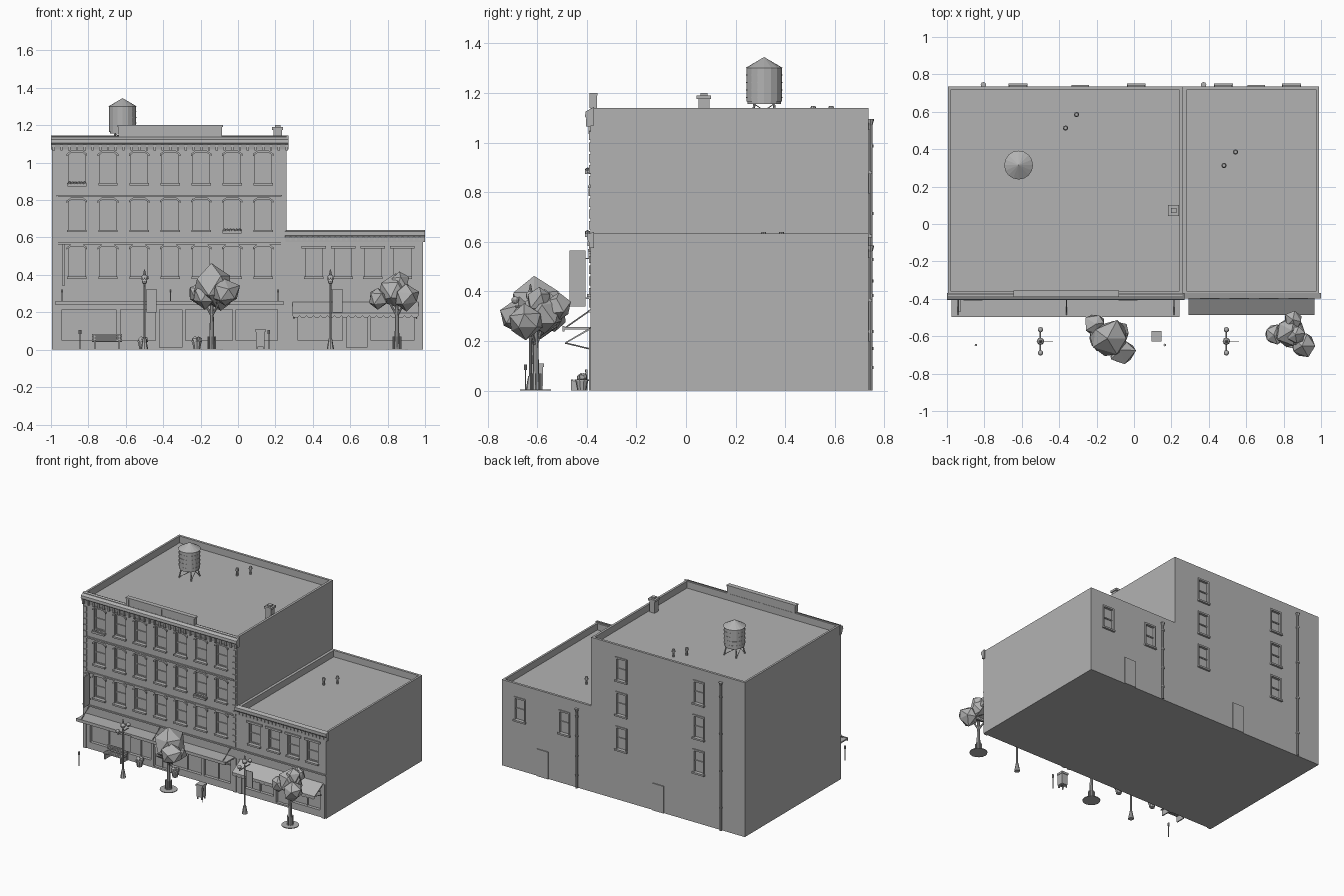
import bpy, bmesh, math, random
from mathutils import Vector, Matrix

random.seed(4)
grey = bpy.data.materials.new("plain_grey")
grey.diffuse_color = (0.45, 0.45, 0.45, 1)
FRONT, BACK = -0.385, 0.735


def finish(name, bm):
    me = bpy.data.meshes.new(name)
    bmesh.ops.recalc_face_normals(bm, faces=bm.faces)
    bm.to_mesh(me)
    bm.free()
    me.materials.append(grey)
    ob = bpy.data.objects.new(name, me)
    bpy.context.collection.objects.link(ob)
    return ob


def add_box(bm, x0, x1, y0, y1, z0, z1):
    m = Matrix.Translation(((x0 + x1) / 2, (y0 + y1) / 2, (z0 + z1) / 2))
    bmesh.ops.create_cube(bm, size=1, matrix=m @ Matrix.Diagonal((x1 - x0, y1 - y0, z1 - z0, 1)))


def boxes(name, items):
    bm = bmesh.new()
    for b in items:
        add_box(bm, *b)
    return finish(name, bm)


def add_rod(bm, a, b, r0, r1=None, n=8):
    a, b = Vector(a), Vector(b)
    rot = (b - a).to_track_quat('Z', 'Y').to_matrix().to_4x4()
    bmesh.ops.create_cone(bm, cap_ends=True, segments=n, radius1=r0, radius2=r0 if r1 is None else r1,
                          depth=(b - a).length, matrix=Matrix.Translation((a + b) / 2) @ rot)


def rods(name, items):
    bm = bmesh.new()
    for i in items:
        add_rod(bm, *i)
    return finish(name, bm)


def prism(name, profile, x0, x1):
    """Extrude a (y, z) profile along x."""
    bm = bmesh.new()
    f = bm.faces.new([bm.verts.new((x0, y, z)) for y, z in profile])
    ext = bmesh.ops.extrude_face_region(bm, geom=[f])
    bmesh.ops.translate(bm, vec=(x1 - x0, 0, 0), verts=[v for v in ext['geom'] if isinstance(v, bmesh.types.BMVert)])
    return finish(name, bm)


def cut(ob, items):
    cutter = boxes("cutter", items)
    cutter.hide_render = True
    mod = ob.modifiers.new("cut", 'BOOLEAN')
    mod.operation, mod.solver, mod.object = 'DIFFERENCE', 'EXACT', cutter
    bpy.context.view_layer.objects.active = ob
    bpy.ops.object.modifier_apply(modifier=mod.name)
    bpy.data.objects.remove(cutter)


# Window and shopfront layout
tall_cols = [-0.861 + 0.166 * i for i in range(7)]
small_cols = [0.405 + 0.158 * i for i in range(4)]
front_wins = [(x, z) for x in tall_cols for z in (0.89, 0.64, 0.39)] + [(x, 0.39) for x in small_cols]
height = {x: 0.165 for x in tall_cols} | {x: 0.15 for x in small_cols}
back_wins = [(x, z) for x in (0.012, -0.62) for z in (0.885, 0.63, 0.375)] + [(0.478, 0.37), (0.842, 0.37)]
shops = [(-0.94, -0.65), (-0.63, -0.44), (-0.42, -0.30), (-0.28, -0.03), (-0.01, 0.21),
         (0.32, 0.56), (0.58, 0.69), (0.71, 0.94)]
doors = [(-0.42, -0.30), (0.58, 0.69)]

# Building shells, with sunken roofs and recessed openings
tall = boxes("tall_building", [(-0.995, 0.26, FRONT, BACK, 0, 1.14)])
small = boxes("small_building", [(0.26, 0.99, FRONT, BACK, 0, 0.633)])
holes = [(x - 0.045, x + 0.045, -0.5, -0.367, z, z + height[x]) for x, z in front_wins]
holes += [(a, b, -0.5, -0.362, 0.012 if (a, b) in doors else 0.05, 0.215) for a, b in shops]
holes += [(x - 0.04, x + 0.04, 0.723, 0.9, z, z + 0.16) for x, z in back_wins]
cut(tall, [h for h in holes if h[0] < 0.25] + [(-0.98, 0.243, -0.358, 0.717, 1.09, 1.3)])
cut(small, [h for h in holes if h[0] > 0.25] + [(0.28, 0.975, -0.358, 0.717, 0.585, 0.8)])

# Window sashes, sills and hoods
sash, sills, hoods = [], [], bmesh.new()
for x, z in front_wins:
    h = height[x]
    sash += [(x - 0.045, x + 0.045, -0.374, -0.366, z + h * 0.48, z + h * 0.52)]
    sash += [(x + s * 0.041 - 0.004, x + s * 0.041 + 0.004, -0.372, -0.366, z, z + h) for s in (-1, 1)]
    sash += [(x - 0.045, x + 0.045, -0.372, -0.366, z + k, z + k + 0.008) for k in (0, h - 0.008)]
    sills += [(x - 0.052, x + 0.052, -0.400, FRONT, z - 0.012, z)]
    if x < 0.26:
        pts = [(-0.055, -0.02), (-0.055, -0.008), (-0.03, 0.010), (0.03, 0.010), (0.055, -0.008), (0.055, -0.02),
               (0.03, -0.002), (-0.03, -0.002)]
        f = hoods.faces.new([hoods.verts.new((x + px, FRONT, z + h + pz)) for px, pz in pts])
        e = bmesh.ops.extrude_face_region(hoods, geom=[f])
        bmesh.ops.translate(hoods, vec=(0, -0.009, 0), verts=[v for v in e['geom'] if isinstance(v, bmesh.types.BMVert)])
    else:
        add_box(hoods, x - 0.065, x + 0.065, -0.394, FRONT, z + h, z + h + 0.015)
boxes("front_sashes", sash)
boxes("front_sills", sills)
finish("window_hoods", hoods)

# Back windows, doors and downpipes
frames = []
for x, z in back_wins:
    frames += [(x + s * 0.042 - 0.005, x + s * 0.042 + 0.005, 0.72, 0.742, z, z + 0.16) for s in (-1, 1)]
    frames += [(x - 0.047, x + 0.047, 0.72, 0.742, z + 0.155, z + 0.167),
               (x - 0.04, x + 0.04, 0.72, 0.73, z + 0.075, z + 0.083), (x - 0.05, x + 0.05, 0.72, 0.75, z - 0.012, z)]
boxes("back_window_frames", frames)
boxes("back_doors", [(x - 0.047, x + 0.047, 0.73, 0.742, 0, 0.2) for x in (-0.288, 0.654)])
pipes = []
for x, top in ((-0.805, 1.09), (0.372, 0.58)):
    pipes += [((x, 0.744, 0), (x, 0.744, top), 0.008)]
    pipes += [((x, 0.744, top * k), (x, 0.744, top * k + 0.012), 0.011) for k in (0.15, 0.4, 0.65, 0.9)]
    pipes += [((x, 0.744, top - 0.02), (x, 0.744, top + 0.005), 0.008, 0.015)]
rods("downpipes", pipes)

# Cornices, brackets, raised parapet and belt courses
prism("tall_cornice", [(-0.37, 1.145), (-0.405, 1.125), (-0.407, 1.105), (-0.397, 1.095), (-0.392, 1.07), (-0.37, 1.07)],
      -1.0, 0.27)
prism("small_cornice", [(-0.37, 0.64), (-0.399, 0.632), (-0.399, 0.61), (-0.392, 0.6), (-0.39, 0.575), (-0.37, 0.575)],
      0.25, 1.0)
boxes("cornice_brackets", [(x - 0.006, x + 0.006, -0.403, FRONT, 1.065, 1.098)
                           for x in [-0.985 + 0.0415 * i for i in range(31)]])
boxes("small_dentils", [(x - 0.005, x + 0.005, -0.397, FRONT, 0.583, 0.602)
                        for x in [0.28 + 0.03 * i for i in range(24)]])
boxes("raised_parapet", [(-0.64, -0.085, -0.384, -0.36, 1.13, 1.19), (-0.645, -0.08, -0.39, -0.356, 1.19, 1.2)]
      + [(x - 0.01, x + 0.01, -0.39, -0.358, 1.14, 1.19) for x in (-0.63, -0.363, -0.095)])
boxes("belt_courses", [(-0.97, 0.235, -0.395, FRONT, z, z + 0.01) for z in (0.818, 0.562)]
      + [(-0.995, 0.26, -0.393, FRONT, 0.316, 0.326), (0.26, 0.99, -0.393, FRONT, 0.316, 0.326)])
boxes("corner_pilasters", [(x - 0.013, x + 0.013, -0.391, FRONT, z, z + 0.035)
                           for x in (-0.975, 0.242) for z in [0.335 + 0.045 * i for i in range(16)]])
boxes("shop_pilasters", [(x - 0.012, x + 0.012, -0.392, FRONT, 0, 0.25) for x in (-0.98, -0.64, 0.245, 0.29, 0.97)])

# Shopfront bars and doors
bars = []
for a, b in shops:
    m = (a + b) / 2
    bars += [(m - 0.004, m + 0.004, -0.37, -0.36, 0.013, 0.213), (a, b, -0.37, -0.36, 0.175, 0.182)]
boxes("shopfront_bars", bars)
boxes("shop_doors", [(a + 0.012, b - 0.012, -0.369, -0.36, 0.015, 0.17) for a, b in doors])

# Flat canopy, its tie rods, and the hanging sign
boxes("canopy", [(-0.975, 0.243, -0.497, FRONT, 0.246, 0.256), (-0.975, 0.243, -0.497, -0.489, 0.238, 0.26)])
rods("canopy_ties", [((x, -0.485, 0.255), (x, FRONT, 0.325), 0.003, 0.003, 6) for x in (-0.94, -0.36, 0.215)])
boxes("hanging_sign", [(-0.938, -0.928, -0.47, -0.405, 0.34, 0.565)]
      + [(-0.935, -0.931, -0.41, FRONT, z, z + 0.005) for z in (0.37, 0.53)])

# Sloping awning with scalloped valance and frame
prism("awning", [(FRONT, 0.255), (-0.487, 0.195), (-0.487, 0.189), (FRONT, 0.247)], 0.291, 0.965)
bm = bmesh.new()
for i in range(18):
    w = 0.674 / 18
    cx = 0.291 + w * (i + 0.5)
    pts = [(-0.5, 0.196), (-0.5, 0.181), (-0.25, 0.172), (0.25, 0.172), (0.5, 0.181), (0.5, 0.196)]
    bm.faces.new([bm.verts.new((cx + px * w, -0.487, z)) for px, z in pts])
finish("awning_valance", bm)
rods("awning_frame", [((x, -0.485, 0.192), (x, FRONT, 0.168), 0.003, 0.003, 6) for x in (0.3, 0.955)])

# Water tank
tx, ty = -0.617, 0.315
tank = [((tx, ty, 1.165), (tx, ty, 1.30), 0.072, 0.072, 16), ((tx, ty, 1.30), (tx, ty, 1.345), 0.077, 0.0, 16),
        ((tx, ty, 1.155), (tx, ty, 1.165), 0.068, 0.068, 16)]
tank += [((tx, ty, z), (tx, ty, z + 0.004), 0.0735, 0.0735, 16) for z in (1.18, 1.21, 1.24, 1.27)]
rods("water_tank", tank)
legs = []
for k in range(4):
    c, s = math.cos(math.pi * (k / 2 + .25)), math.sin(math.pi * (k / 2 + .25))
    legs += [((tx + .07 * c, ty + .07 * s, 1.088), (tx + .055 * c, ty + .055 * s, 1.158), 0.005, 0.005, 6),
             ((tx + .07 * c, ty + .07 * s, 1.095), (tx - .055 * s, ty + .055 * c, 1.155), 0.002, 0.002, 5)]
rods("tank_legs", legs)

# Chimney and roof vents
boxes("chimney", [(0.19, 0.234, 0.05, 0.094, 1.085, 1.18), (0.183, 0.241, 0.043, 0.101, 1.175, 1.19),
                  (0.198, 0.226, 0.058, 0.086, 1.19, 1.2)])
vents = []
for x, y, z in ((-0.366, 0.513, 1.147), (-0.307, 0.585, 1.147), (0.481, 0.313, 0.64), (0.543, 0.385, 0.64)):
    vents += [((x, y, z - 0.065), (x, y, z - 0.01), 0.008), ((x, y, z - 0.018), (x, y, z), 0.014, 0.009)]
rods("roof_vents", vents)

# Flower boxes below two windows
for x, z in ((-0.861, 0.873), (-0.032, 0.62)):
    boxes("flower_box", [(x - 0.05, x + 0.05, -0.408, FRONT, z, z + 0.014)])


def leaf_clump(name, blobs, jitter):
    bm = bmesh.new()
    for x, y, z, r in blobs:
        new = bmesh.ops.create_icosphere(bm, subdivisions=1, radius=r, matrix=Matrix.Translation((x, y, z)))
        for v in new['verts']:
            v.co += Vector([random.uniform(-1, 1) * jitter * r for _ in range(3)])
    return finish(name, bm)


for x, z in ((-0.861, 0.89), (-0.032, 0.637)):
    leaf_clump("box_flowers", [(x - 0.04 + 0.016 * i, -0.397, z, 0.01) for i in range(6)], 0.15)

# Street trees
trees = [(-0.14, -0.61, [(-.13, -.61, .345, .105), (-.21, -.535, .30, .06), (-.065, -.68, .30, .075),
                         (-.18, -.62, .29, .07), (-.09, -.58, .28, .07)]),
         (0.85, -0.605, [(.84, -.58, .31, .09), (.905, -.645, .28, .068), (.75, -.59, .275, .058),
                         (.85, -.515, .34, .055), (.86, -.59, .36, .055)])]
for x, y, blobs in trees:
    rods("tree_trunk", [((x, y, 0), (x, y, 0.24), 0.014, 0.009), ((x, y, 0.18), (x - 0.05, y + 0.03, 0.27), 0.007, 0.005),
                        ((x, y, 0.18), (x + 0.05, y - 0.03, 0.27), 0.007, 0.005)])
    rods("tree_grate", [((x, y, 0), (x, y, 0.005), 0.06, 0.06, 16)])
    rods("tree_guard", [((x + .02 * math.cos(a), y + .02 * math.sin(a), 0), (x + .02 * math.cos(a), y + .02 * math.sin(a), .07),
                         0.003, 0.003, 5) for a in [math.pi * k / 4 for k in range(8)]])
    leaf_clump("tree_leaves", blobs, 0.13)

# Lamp posts with two side globes and a banner
for x in (-0.5, 0.494):
    y = -0.627
    rods("lamp_post", [((x, y, 0), (x, y, 0.06), 0.02, 0.009), ((x, y, 0.06), (x, y, 0.36), 0.006),
                       ((x, y, 0.40), (x, y, 0.43), 0.008, 0.002), ((x, y - 0.062, 0.34), (x, y + 0.062, 0.34), 0.004)])
    bm = bmesh.new()
    for dy, z, r in ((-0.062, 0.365, 0.015), (0, 0.383, 0.019), (0.062, 0.365, 0.015)):
        bmesh.ops.create_uvsphere(bm, u_segments=10, v_segments=7, radius=r, matrix=Matrix.Translation((x, y + dy, z)))
    finish("lamp_globes", bm)
    boxes("lamp_banner", [(x + 0.01, x + 0.065, y - 0.001, y + 0.001, 0.2, 0.32),
                          (x, x + 0.068, y - 0.002, y + 0.002, 0.318, 0.323)])

# Bench, bin, parking meters and planters
boxes("bench", [(-0.78, -0.62, -0.463 + 0.014 * i, -0.453 + 0.014 * i, 0.04, 0.046) for i in range(4)]
      + [(-0.78, -0.62, -0.408, -0.403, z, z + 0.009) for z in (0.052, 0.064, 0.076)]
      + [(x - 0.004, x + 0.004, -0.463, -0.403, 0, 0.04) for x in (-0.765, -0.635)]
      + [(x - 0.004, x + 0.004, -0.404, -0.398, 0, 0.085) for x in (-0.765, -0.635)])
boxes("litter_bin", [(0.097, 0.143, -0.623, -0.577, 0.018, 0.095), (0.093, 0.147, -0.627, -0.573, 0.095, 0.11)]
      + [(x - .004, x + .004, y - .004, y + .004, 0, .02) for x in (.103, .137) for y in (-.617, -.583)])
rods("parking_meters", [m for x in (-0.845, 0.165) for m in (
    ((x, -0.647, 0), (x, -0.647, 0.085), 0.003), ((x, -0.647, 0.083), (x, -0.647, 0.105), 0.007))])
for x in (-0.51, -0.22):
    rods("planter", [((x, -0.42, 0), (x, -0.42, 0.04), 0.018, 0.026, 10), ((x, -0.42, 0.04), (x, -0.42, 0.046), 0.029, 0.029, 10)])
    leaf_clump("planter_leaves", [(x - 0.01, -0.425, 0.052, 0.018), (x + 0.01, -0.413, 0.055, 0.018)], 0.15)
